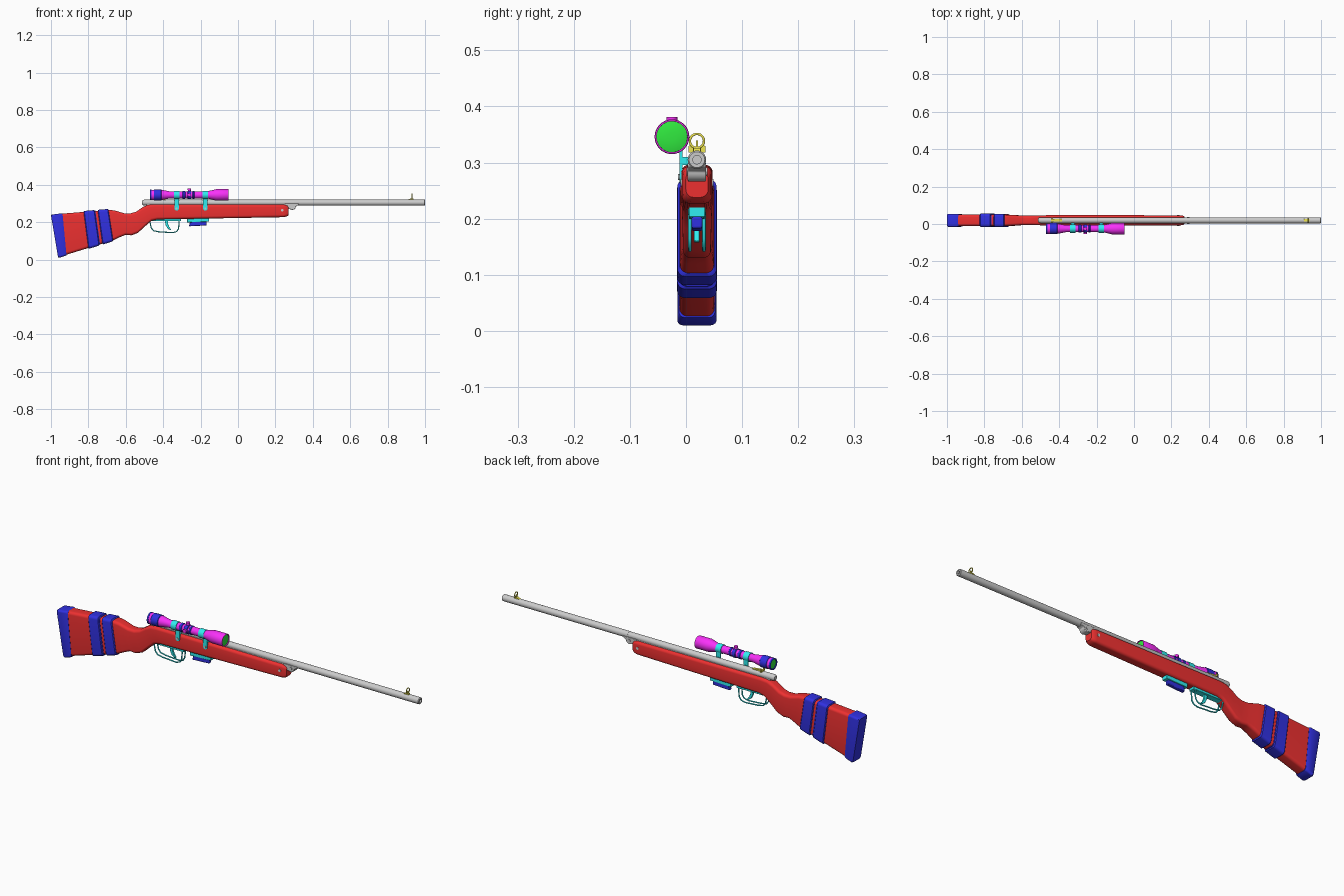
import bpy, bmesh, math
from mathutils import Vector

if "Cube" in bpy.data.objects:
    bpy.data.objects.remove(bpy.data.objects["Cube"])

Y = 0.0195            # centre plane of the rifle
SY, SZ = -0.025, 0.346  # scope axis
BZ = 0.305            # barrel axis height


def mat(name, c):
    m = bpy.data.materials.new(name)
    m.diffuse_color = (*c, 1)
    m.use_nodes = True
    m.node_tree.nodes["Principled BSDF"].inputs["Base Color"].default_value = m.diffuse_color
    return m


RED, BLUE = mat("red", (.85, .03, .03)), mat("blue", (.03, .03, .75))
MAG, CYAN = mat("magenta", (.95, .03, .95)), mat("cyan", (.03, .85, .88))
YEL, GRN = mat("yellow", (.85, .78, .08)), mat("green", (.03, .82, .05))


def finish(name, bm, m=None, angle=35):
    bmesh.ops.recalc_face_normals(bm, faces=bm.faces)
    me = bpy.data.meshes.new(name)
    bm.to_mesh(me)
    bm.free()
    me.shade_smooth()
    me.set_sharp_from_angle(angle=math.radians(angle))
    if m:
        me.materials.append(m)
    ob = bpy.data.objects.new(name, me)
    bpy.context.collection.objects.link(ob)
    return ob


def loft(name, rings, m=None, angle=35, closed=False):
    bm = bmesh.new()
    vs = [[bm.verts.new(p) for p in r] for r in rings]
    n = len(vs[0])
    pairs = list(zip(vs, vs[1:])) + ([(vs[-1], vs[0])] if closed else [])
    for a, b in pairs:
        for i in range(n):
            bm.faces.new((a[i], a[(i + 1) % n], b[(i + 1) % n], b[i]))
    if not closed:
        bm.faces.new(vs[0])
        bm.faces.new(vs[-1])
    return finish(name, bm, m, angle)


def lathe(name, prof, y, z, m=None, n=32):
    """Profile of (x, radius) turned around an axis along x."""
    return loft(name, [[(x, y + r * math.cos(2 * math.pi * i / n), z + r * math.sin(2 * math.pi * i / n))
                        for i in range(n)] for x, r in prof], m)


def cyl(name, a, b, r, m=None, n=24):
    a, b = Vector(a), Vector(b)
    q = (b - a).to_track_quat('Z', 'Y')
    return loft(name, [[p + q @ Vector((r * math.cos(2 * math.pi * i / n), r * math.sin(2 * math.pi * i / n), 0))
                        for i in range(n)] for p in (a, b)], m)


def plate(name, pts, y0, y1, m=None, bevel=0):
    """Side outline in x, z given thickness along y."""
    ob = loft(name, [[(x, y, z) for x, z in pts] for y in (y0, y1)], m)
    if bevel:
        b = ob.modifiers.new("bevel", 'BEVEL')
        b.width, b.segments = bevel, 2
    return ob


def wire(name, pts, r, m, cyclic=False):
    cu = bpy.data.curves.new(name, 'CURVE')
    cu.dimensions, cu.bevel_depth, cu.bevel_resolution = '3D', r, 3
    cu.use_fill_caps = True
    s = cu.splines.new('POLY')
    s.points.add(len(pts) - 1)
    for p, c in zip(s.points, pts):
        p.co = (*c, 1)
    s.use_cyclic_u = cyclic
    cu.materials.append(m)
    ob = bpy.data.objects.new(name, cu)
    bpy.context.collection.objects.link(ob)
    return ob


def section(st, grow=0.0, rad=0.014):
    """Rounded rectangle between a top and a bottom point: (xt, zt, xb, zb, half width)."""
    xt, zt, xb, zb, hw = st
    t, b = Vector((xt, 0, zt)), Vector((xb, 0, zb))
    up, mid = (t - b).normalized(), (t + b) / 2
    h, w = (t - b).length / 2 + grow, hw + grow
    r = min(rad, h * .9, w * .9)
    out = []
    for k, (sy, sz) in enumerate(((1, 1), (-1, 1), (-1, -1), (1, -1))):
        for i in range(6):
            a = math.pi / 2 * (k + i / 5)
            out.append(mid + up * (sz * (h - r) + r * math.sin(a))
                       + Vector((0, Y + sy * (w - r) + r * math.cos(a), 0)))
    return out


# Stock
stock = [(-.95, .245, -.925, .024, .031), (-.69, .266, -.665, .104, .030), (-.66, .263, -.635, .119, .029),
         (-.61, .248, -.60, .133, .026), (-.575, .247, -.57, .130, .025), (-.545, .256, -.535, .143, .025),
         (-.51, .280, -.495, .180, .026), (-.485, .292, -.462, .208, .027), (-.45, .296, -.43, .215, .028),
         (.245, .294, .245, .227, .027), (.262, .291, .262, .231, .025), (.27, .284, .27, .238, .020)]
loft("stock", [section(s) for s in stock], RED)


def stock_at(t):
    return tuple(a + (b - a) * t for a, b in zip(stock[0], stock[1]))


# Butt pad with rounded rim
pad = [(-1.0, .238, -.962, .012, .031), (-.995, .241, -.955, .010, .035),
       (-.947, .247, -.925, .020, .035), (-.938, .245, -.917, .024, .032)]
loft("butt_pad", [section(s, rad=.01) for s in pad], BLUE)

# Bands around the butt
for i, (a, b) in enumerate(((.48, .71), (.77, .99))):
    d = .015
    loft(f"stock_band_{i + 1}", [section(stock_at(t), g) for t, g in
                                 ((a, .001), (a + d, .005), (b - d, .005), (b, .001))], BLUE)
loft("band_link", [section(stock_at(t), .0015) for t in (.70, .722)], BLUE)

# Barrel with bore, and receiver tube
lathe("barrel", [(.30, .0165), (.997, .0165), (1, .014), (1, .0075), (.93, .0075)], Y, BZ)
lathe("receiver", [(-.512, .010), (-.507, .0145), (-.50, .0155), (.295, .0155), (.305, .0165)], Y, BZ)
plate("receiver_bed", [(-.49, .285), (.27, .285), (.27, .30), (-.49, .30)], Y - .0135, Y + .0135)

# Break hinge at the fore-end
hinge = [(.25, .30), (.25, .275)] + [(.291 + .018 * math.cos(a), .284 + .018 * math.sin(a))
         for a in [math.radians(d) for d in range(-120, 1, 20)]] + [(.325, .293), (.325, .30)]
plate("hinge_block", hinge, Y - .0165, Y + .0165, bevel=.002)
cyl("hinge_pin", (.291, Y - .019, .284), (.291, Y + .019, .284), .007)
cyl("fore_end_screw", (.237, Y - .0295, .264), (.237, Y + .0295, .264), .007)

# Trigger guard: two side rails joined at the ends
guard = [(-.472, .207), (-.464, .170), (-.452, .155), (-.425, .149), (-.350, .144),
         (-.328, .150), (-.318, .165), (-.314, .212)]
for s, n in ((-1, "front"), (1, "back")):
    wire(f"guard_rail_{n}", [(x, Y + s * .0125, z) for x, z in guard], .0032, CYAN)
plate("guard_plate", [(-.475, .206), (-.305, .206), (-.305, .219), (-.475, .219)],
      Y - .0155, Y + .0155, CYAN, .002)
plate("trigger", [(-.392, .21), (-.374, .21), (-.374, .19), (-.366, .172), (-.356, .16), (-.363, .157),
                  (-.378, .168), (-.387, .185)], Y - .005, Y + .005, CYAN, .0015)

# Magazine
plate("magazine_plate", [(-.272, .199), (-.155, .203), (-.155, .222), (-.272, .220)],
      Y - .0145, Y + .0145, CYAN, .002)
plate("magazine", [(-.262, .178), (-.168, .183), (-.168, .204), (-.256, .204)],
      Y - .0095, Y + .0095, BLUE, .003)

# Scope body
lathe("scope_body", [(-.462, .022), (-.462, .0275), (-.415, .0275), (-.405, .0265), (-.365, .019), (-.165, .019),
                     (-.125, .0285), (-.115, .031), (-.052, .031), (-.05, .030), (-.05, .0275), (-.056, .0275)],
      SY, SZ, MAG)
lathe("objective_lens", [(-.062, .0275), (-.054, .0274), (-.052, .02), (-.051, .008)], SY, SZ, GRN)
lathe("eyepiece_rim", [(-.462, .0285), (-.47, .0285), (-.47, .023), (-.462, .023)], SY, SZ, BLUE)
lathe("eyepiece_lens", [(-.46, .0235), (-.466, .023), (-.468, .010)], SY, SZ, GRN)
for i, (a, b, r) in enumerate(((-.45, -.409, .0292), (-.297, -.282, .0215), (-.27, -.25, .0225), (-.243, -.232, .0215))):
    lathe(f"scope_ring_{i + 1}", [(a, r - .002), (a + .002, r), (b - .002, r), (b, r - .002)], SY, SZ, BLUE)

# Adjustment turrets
for n, d in (("top", Vector((0, 0, 1))), ("side", Vector((0, -1, 0)))):
    c = Vector((-.26, SY, SZ))
    k = 1 if n == "top" else .84
    cyl(f"turret_base_{n}", c + d * .015, c + d * .028 * k, .0075, MAG)
    cyl(f"turret_cap_{n}", c + d * .026 * k, c + d * .035 * k, .0095, MAG)

# Scope mounts: clamp, side strap and screw
for i, x in enumerate((-.328, -.175)):
    lathe(f"mount_clamp_{i + 1}", [(x - .015, .0195), (x - .015, .0222), (x + .015, .0222), (x + .015, .0195)],
          SY, SZ, CYAN)
    strap = [(x - .012, .338), (x - .012, .276)] + [
        (x + .012 * math.cos(a), .274 + .012 * math.sin(a))
        for a in [math.radians(d) for d in range(195, 346, 30)]] + [(x + .012, .276), (x + .012, .338)]
    plate(f"mount_strap_{i + 1}", strap, Y - .031, Y - .0255, CYAN)
    plate(f"mount_foot_{i + 1}", [(x - .01, .296), (x + .01, .296), (x + .01, .31), (x - .01, .31)],
          Y - .027, Y - .012, CYAN)
    cyl(f"mount_screw_{i + 1}", (x, Y - .034, .274), (x, Y - .026, .274), .0055)

# Rear sight: ramp and notched leaf
plate("rear_sight_ramp", [(-.445, .317), (-.385, .317), (-.385, .321), (-.435, .327), (-.445, .327)],
      Y - .007, Y + .007, YEL)
leaf = [(-.015, .318), (.015, .318), (.015, .329), (.011, .332), (.008, .326),
        (-.008, .326), (-.011, .332), (-.015, .329)]
loft("rear_sight_leaf", [[(x, Y + y, z) for y, z in leaf] for x in (-.442, -.435)], YEL)

# Front sight: base, post and hood ring
plate("front_sight_base", [(.902, .318), (.94, .318), (.938, .326), (.922, .327)], Y - .006, Y + .006, YEL)
plate("front_sight_post", [(.926, .324), (.934, .324), (.932, .339), (.928, .339)], Y - .0015, Y + .0015, YEL)
wire("front_sight_hood", [(.93, Y + .0125 * math.cos(i * math.pi / 14), .3385 + .0125 * math.sin(i * math.pi / 14))
                          for i in range(28)], .0022, YEL, True)
